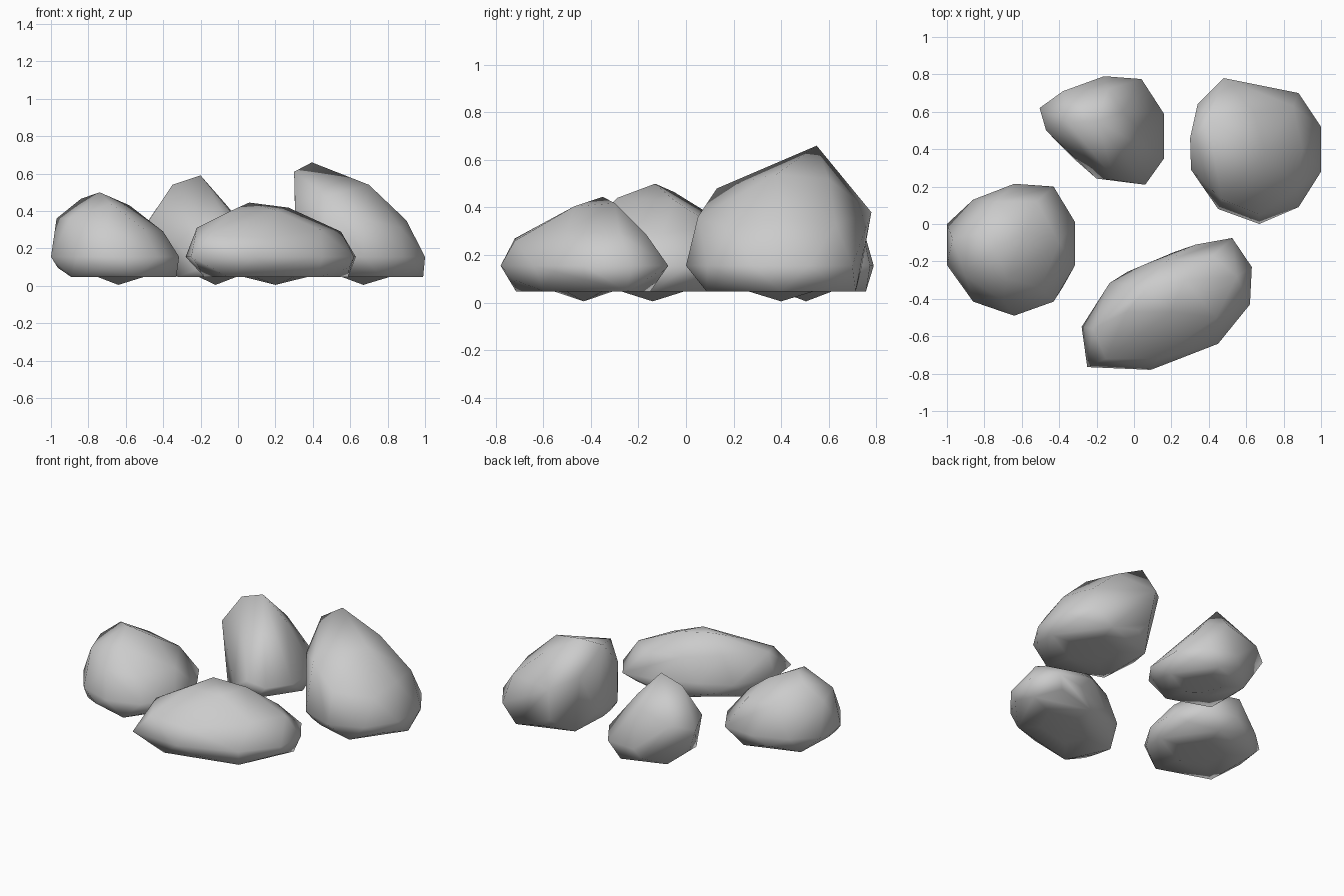
import bpy, bmesh, math


def rock(name, base, ring, crown):
    """Stone: uneven underside with a centre point, wide waist ring, crown points."""
    cx, cy, a, b, turn = base
    pts = [(cx, cy, 0.005)]
    c, s = math.cos(math.radians(turn)), math.sin(math.radians(turn))
    for i in range(10):
        # alternate low corners with slightly raised, wider ones
        k, z = (1.0, 0.047) if i % 2 == 0 else (1.04, 0.095)
        t = math.tau * i / 10
        u, v = k * a * math.cos(t), k * b * math.sin(t)
        pts.append((cx + u * c - v * s, cy + u * s + v * c, z))
    pts += [(x, y, 0.155) for x, y in ring]
    pts += crown
    bm = bmesh.new()
    for p in pts:
        bm.verts.new(p)
    bmesh.ops.convex_hull(bm, input=bm.verts[:])
    bmesh.ops.delete(bm, geom=[v for v in bm.verts if not v.link_faces], context='VERTS')
    # pull the underside up around its centre point
    pole = min(bm.verts, key=lambda v: v.co.z)
    tip = pole.co.copy()
    rim = [e.other_vert(pole).co.copy() for e in pole.link_edges]
    bmesh.ops.subdivide_edges(bm, edges=list(pole.link_edges), cuts=1)
    mids = [(tip + r) / 2 for r in rim]
    for v in bm.verts:
        if any((v.co - m).length < 1e-4 for m in mids):
            v.co.z = 0.053
    bmesh.ops.triangulate(bm, faces=bm.faces[:])
    bmesh.ops.recalc_face_normals(bm, faces=bm.faces[:])
    for f in bm.faces:
        f.smooth = True
    me = bpy.data.meshes.new(name)
    bm.to_mesh(me)
    bm.free()
    ob = bpy.data.objects.new(name, me)
    bpy.context.collection.objects.link(ob)
    return ob


# Rounded stone on the left
rock("left_rock", (-0.64, -0.14, 0.31, 0.32, 0),
     [(-1, 0), (-0.86, 0.13), (-0.64, 0.215), (-0.43, 0.2), (-0.315, 0.01),
      (-0.315, -0.22), (-0.43, -0.415), (-0.64, -0.49), (-0.86, -0.415), (-1, -0.22)],
     [(-0.74, -0.13, 0.5), (-0.84, -0.05, 0.465), (-0.97, -0.08, 0.36),
      (-0.58, -0.05, 0.43), (-0.4, -0.1, 0.29), (-0.68, -0.29, 0.44),
      (-0.7, -0.41, 0.31), (-0.74, 0.12, 0.36), (-0.52, 0.12, 0.32),
      (-0.5, -0.34, 0.3), (-0.9, -0.28, 0.36)])

# Long low stone at the front
rock("front_rock", (0.2, -0.43, 0.43, 0.26, 25),
     [(-0.28, -0.55), (-0.13, -0.315), (0.06, -0.215), (0.33, -0.11), (0.525, -0.075),
      (0.63, -0.23), (0.62, -0.43), (0.45, -0.64), (0.09, -0.78), (-0.25, -0.765)],
     [(0.06, -0.35, 0.445), (0.27, -0.3, 0.418), (-0.04, -0.47, 0.4),
      (0.2, -0.47, 0.405), (-0.22, -0.56, 0.31), (0.55, -0.28, 0.29),
      (-0.15, -0.72, 0.27), (0.13, -0.72, 0.26), (0.44, -0.5, 0.3),
      (0.42, -0.17, 0.29), (0.17, -0.2, 0.31), (-0.05, -0.32, 0.33)])

# Leaning stone at the back left
rock("back_rock", (-0.12, 0.505, 0.25, 0.265, 0),
     [(0.16, 0.59), (0.16, 0.35), (0.06, 0.21), (-0.1, 0.235), (-0.29, 0.37),
      (-0.38, 0.56), (-0.32, 0.7), (-0.16, 0.79), (0.04, 0.775)],
     [(-0.2, 0.55, 0.59), (-0.35, 0.54, 0.54), (-0.505, 0.62, 0.31),
      (-0.47, 0.5, 0.36), (-0.38, 0.71, 0.34), (-0.06, 0.6, 0.43),
      (-0.14, 0.72, 0.4)])

# Tall stone at the back right, steep on its left side
rock("right_rock", (0.67, 0.4, 0.32, 0.33, 0),
     [(0.33, 0.48), (0.31, 0.29), (0.45, 0.08), (0.67, 0), (0.88, 0.09),
      (1, 0.28), (1, 0.52), (0.88, 0.7), (0.5, 0.74)],
     [(0.395, 0.55, 0.66), (0.3, 0.46, 0.61), (0.48, 0.78, 0.38),
      (0.34, 0.64, 0.45), (0.305, 0.29, 0.43), (0.47, 0.13, 0.48),
      (0.7, 0.38, 0.54), (0.9, 0.4, 0.35), (0.67, 0.05, 0.36),
      (0.87, 0.2, 0.31), (0.85, 0.63, 0.33), (0.64, 0.6, 0.52)])
